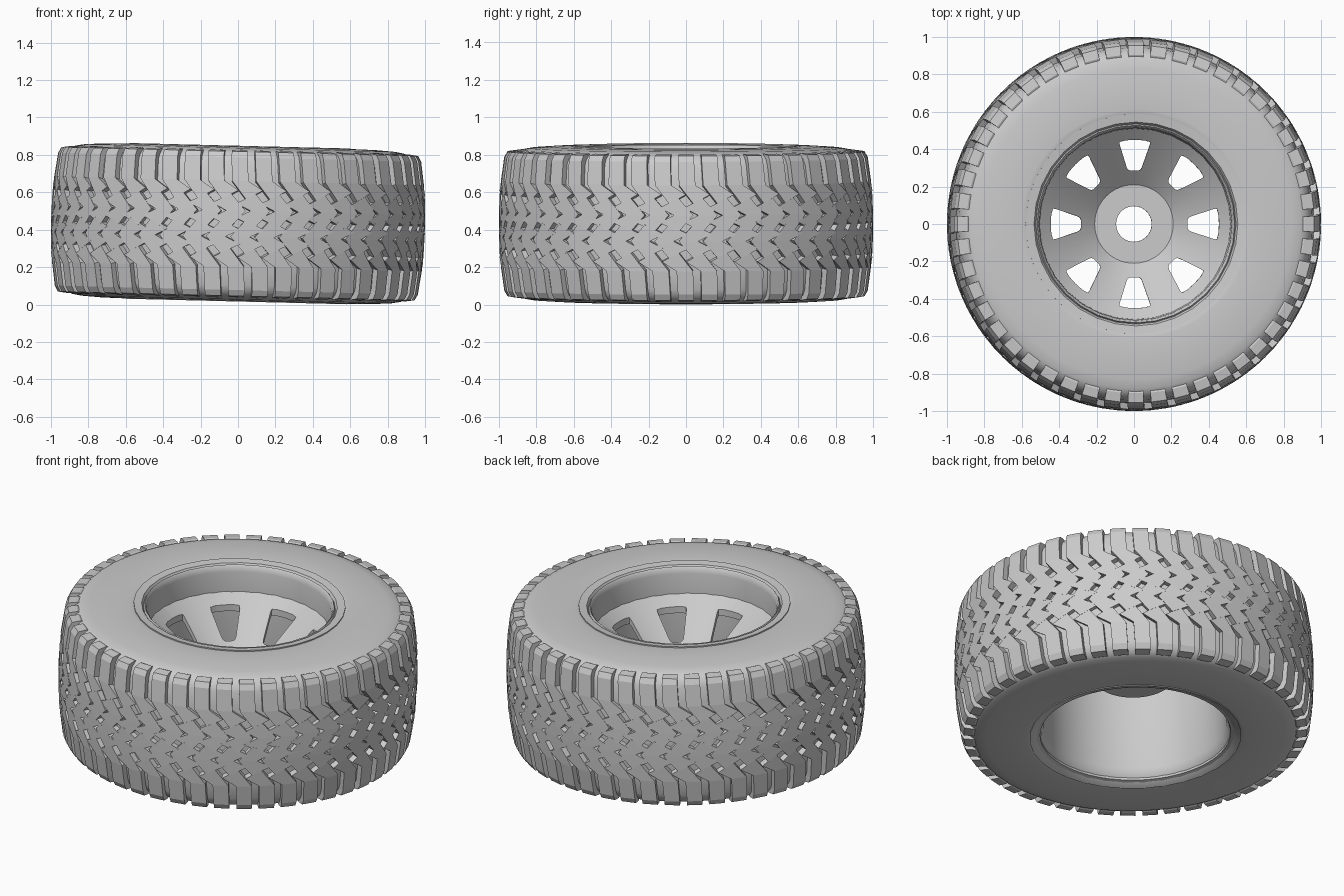
import bpy, bmesh
from math import sin, cos, pi, radians

if "Cube" in bpy.data.objects:
    bpy.data.objects.remove(bpy.data.objects["Cube"])

TILT, MID = 0.025, 0.432      # the wheel lies slightly tilted about y
N = 48                        # tread blocks per row
PITCH = 2 * pi / N


def make(name, bm, angle=None):
    bmesh.ops.recalc_face_normals(bm, faces=bm.faces[:])
    me = bpy.data.meshes.new(name)
    bm.to_mesh(me)
    bm.free()
    ob = bpy.data.objects.new(name, me)
    bpy.context.collection.objects.link(ob)
    ob.location.z = MID
    ob.rotation_euler.y = TILT
    if angle:
        smooth(ob, angle)
    return ob


def smooth(ob, angle):
    bpy.ops.object.select_all(action='DESELECT')
    bpy.context.view_layer.objects.active = ob
    ob.select_set(True)
    bpy.ops.object.shade_smooth_by_angle(angle=radians(angle))


def revolve(profile, n):
    """Closed (r, z) loop spun round the z axis."""
    bm = bmesh.new()
    rings = [[bm.verts.new((r * cos(2 * pi * i / n), r * sin(2 * pi * i / n), z))
              for r, z in profile] for i in range(n)]
    m = len(profile)
    for i in range(n):
        a, b = rings[i], rings[(i + 1) % n]
        for j in range(m):
            k = (j + 1) % m
            bm.faces.new((a[j], b[j], b[k], a[k]))
    return bm


def crown(z):
    return 1.0 - 0.2 * z * z


# Tyre body: nearly flat sidewalls, rounded shoulders, crowned groove floor
half = [(0.53, 0.395), (0.595, 0.412), (0.61, 0.414), (0.72, 0.412), (0.83, 0.405),
        (0.88, 0.396), (0.905, 0.384), (0.928, 0.362), (0.943, 0.33),
        (0.955, 0.24), (0.964, 0.12)]
make("tyre_body", revolve(half + [(0.968, 0)] + [(r, -z) for r, z in half[::-1]], 96), 35)

# Tread blocks: stations are (shift in pitches, radius, height, end skew)
shoulder = [(0, 0.905, 0.393, 0), (0, 0.955, 0.386, 0), (0.0, 0.972, 0.355, 0),
            (0.05, crown(0.23), 0.23, 0), (0.65, crown(0.155), 0.155, 0.025)]
middle = [(0.3, crown(0.135), 0.135, 0.025), (0.9, crown(0.07), 0.07, 0),
          (0.3, 1.0, 0.006, -0.025)]


def add_block(bm, stations, width, angle, sign):
    rows = []
    for u, r, z, skew in stations:
        ring = []
        for side, k in ((-1, 1), (1, 1), (1, 0.955), (-1, 0.955)):
            a = angle + sign * (u + side * width / 2) * PITCH
            zz = sign * (z + side * skew) * k
            ring.append(bm.verts.new((r * k * cos(a), r * k * sin(a), zz)))
        rows.append(ring)
    for a, b in zip(rows, rows[1:]):
        for j in range(4):
            k = (j + 1) % 4
            bm.faces.new((a[j], a[k], b[k], b[j]))
    bm.faces.new(rows[0])
    bm.faces.new(rows[-1])


for name, stations, width in (("shoulder_tread", shoulder, 0.68), ("middle_tread", middle, 0.8)):
    bm = bmesh.new()
    for i in range(N):
        for sign in (1, -1):
            add_block(bm, stations, width, i * PITCH, sign)
    make(name, bm)

# Rim: flanges at both ends joined by an open barrel
rim = [(0.59, 0.39), (0.59, 0.417), (0.545, 0.411), (0.535, 0.395), (0.528, 0.408),
       (0.52, 0.40), (0.514, 0.37), (0.51, 0.24), (0.51, -0.33), (0.525, -0.375),
       (0.55, -0.40), (0.59, -0.416), (0.59, -0.39), (0.545, -0.36), (0.53, 0.36)]
make("rim_barrel", revolve(rim, 32), 35)

# Dished wheel disc with a centre hole
disc = make("wheel_disc", revolve([(0.095, -0.012), (0.21, -0.012), (0.515, 0.255),
                                   (0.515, 0.215), (0.215, -0.045), (0.095, -0.045)], 64))

# Eight tapered window openings cut through the disc
edge = [(0.285, 0.022), (0.291, 0.034), (0.304, 0.041), (0.425, 0.081),
        (0.438, 0.082), (0.447, 0.05)]
outline = edge + [(0.45, 0)] + [(x, -y) for x, y in edge[::-1]]
bm = bmesh.new()
for i in range(8):
    c, s = cos(i * pi / 4), sin(i * pi / 4)
    low, high = [[bm.verts.new((x * c - y * s, x * s + y * c, z)) for x, y in outline]
                 for z in (-0.3, 0.5)]
    bm.faces.new(low)
    bm.faces.new(high)
    for j in range(len(outline)):
        k = (j + 1) % len(outline)
        bm.faces.new((low[j], low[k], high[k], high[j]))
cutter = make("window_cutter", bm)
cutter.hide_render = True
mod = disc.modifiers.new("windows", 'BOOLEAN')
mod.operation = 'DIFFERENCE'
mod.solver = 'EXACT'
mod.object = cutter
bpy.context.view_layer.update()
bpy.context.view_layer.objects.active = disc
bpy.ops.object.modifier_apply(modifier=mod.name)
bpy.data.objects.remove(cutter)
smooth(disc, 30)
